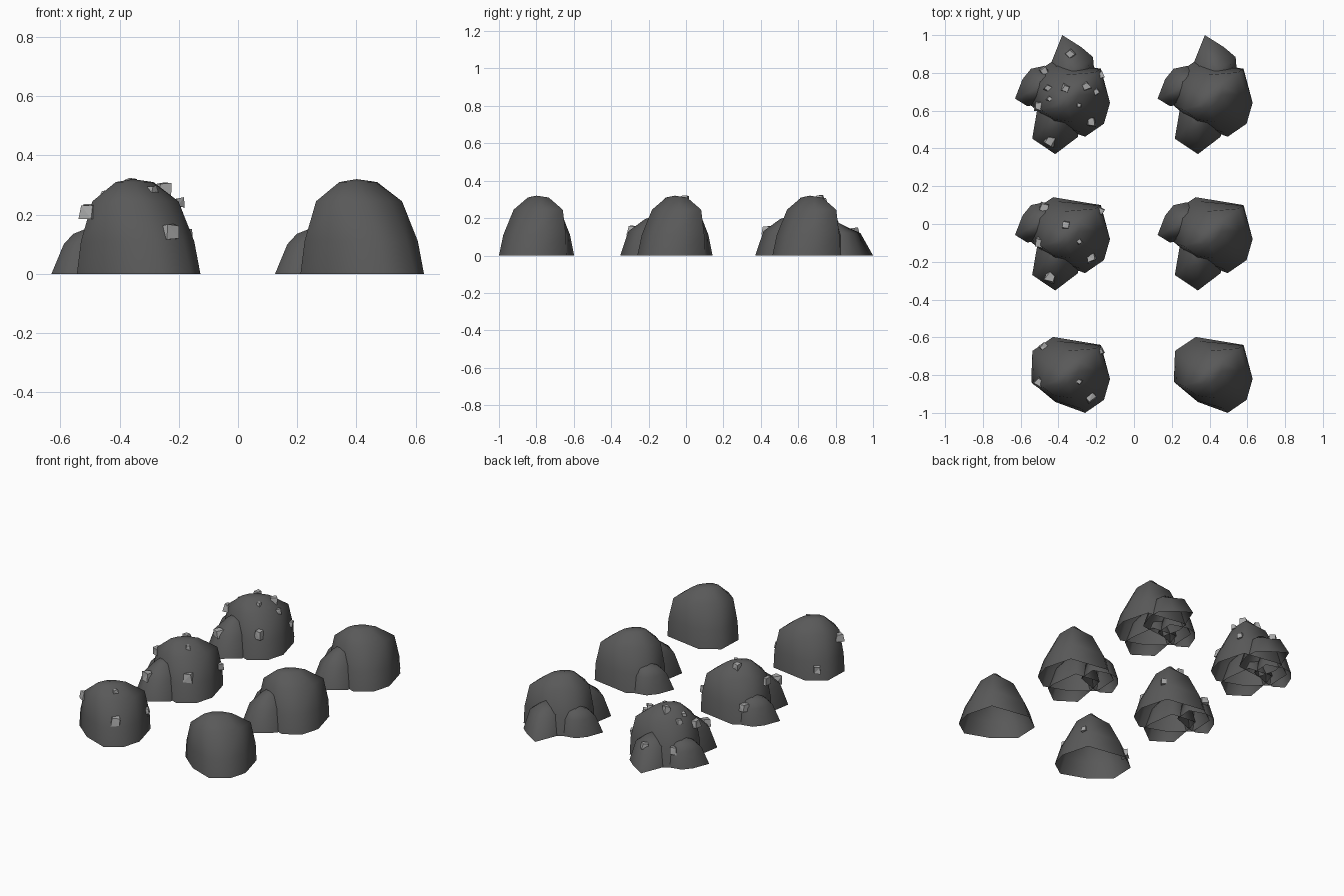
import bpy, bmesh, math, random
from mathutils import Vector
from mathutils.bvhtree import BVHTree

if "Cube" in bpy.data.objects:
    bpy.data.objects.remove(bpy.data.objects["Cube"])

random.seed(4)

def material(name, v):
    m = bpy.data.materials.new(name)
    m.diffuse_color = (v, v, v, 1)
    m.use_nodes = True
    m.node_tree.nodes["Principled BSDF"].inputs["Base Color"].default_value = m.diffuse_color
    return m

DARK = material("dark rock", 0.1)
PALE = material("pale nugget", 0.4)

# Base outlines (x, y) in the middle-right cell; rings are
# (scale along ridge, scale across ridge, z), ridge is an angle in degrees
MAIN = dict(
    outline=[(.327, .142), (.217, .068), (.211, -.096), (.338, -.202), (.496, -.26),
             (.596, -.191), (.628, -.08), (.58, .10)],
    centre=(.40, -.06), ridge=45, top=.32,
    rings=[(1, 1, 0), (.98, .85, .11), (.86, .52, .245), (.4, .17, .31)])
FRONT = dict(
    outline=[(.24, -.13), (.216, -.27), (.338, -.352), (.459, -.26), (.464, -.196),
             (.44, -.02), (.27, .0)],
    centre=(.345, -.13), ridge=90, top=.225,
    rings=[(1, 1, 0), (.8, .72, .13), (.4, .33, .195)])
LEFT = dict(
    outline=[(.28, .115), (.21, .10), (.165, .045), (.125, -.058), (.19, -.098),
             (.243, -.09), (.38, -.04), (.39, .08)],
    centre=(.285, .01), ridge=0, top=.17,
    rings=[(1, 1, 0), (.74, .76, .10), (.54, .5, .135)])
BACK = dict(
    outline=[(.30, .06), (.312, .12), (.375, .278), (.475, .215), (.538, .162),
             (.545, .08), (.50, -.04), (.33, -.06)],
    centre=(.43, .085), ridge=90, top=.18,
    rings=[(1, 1, 0), (.65, .75, .12), (.28, .4, .152)])

def shell(name, shape, dx, dy):
    """Open-bottomed rock mound lofted from a scaled outline to an apex."""
    pts = shape["outline"]
    c = Vector(shape["centre"])
    a = math.radians(shape["ridge"])
    u, v = Vector((math.cos(a), math.sin(a))), Vector((math.sin(a), -math.cos(a)))
    area = sum(p[0] * q[1] - q[0] * p[1] for p, q in zip(pts, pts[1:] + pts[:1]))
    if area < 0:
        pts = pts[::-1]
    bm = bmesh.new()
    rings = []
    for su, sv, z in shape["rings"]:
        ring = []
        for p in pts:
            d = Vector(p) - c
            q = c + u * d.dot(u) * su + v * d.dot(v) * sv
            ring.append(bm.verts.new((q.x + dx, q.y + dy, z)))
        rings.append(ring)
    apex = bm.verts.new((c.x + dx, c.y + dy, shape["top"]))
    n = len(pts)
    for i in range(n):
        j = (i + 1) % n
        for lo, hi in zip(rings, rings[1:]):
            bm.faces.new((lo[i], lo[j], hi[j], hi[i]))
        bm.faces.new((rings[-1][i], rings[-1][j], apex))
    for f in bm.faces:
        f.smooth = True
    tree = BVHTree.FromBMesh(bm)
    add(name, bm, DARK)
    return tree

def add(name, bm, mat):
    me = bpy.data.meshes.new(name)
    bm.to_mesh(me)
    bm.free()
    me.materials.append(mat)
    ob = bpy.data.objects.new(name, me)
    bpy.context.collection.objects.link(ob)

def nuggets(name, spots, trees, dy):
    """Chipped little blocks seated on the rock surface."""
    bm = bmesh.new()
    for x, y, size in spots:
        hits = [t.ray_cast(Vector((x, y + dy, 1)), Vector((0, 0, -1))) for t in trees]
        hits = [h for h in hits if h[0] is not None]
        if not hits:
            hits = [min((t.find_nearest(Vector((x, y + dy, .1))) for t in trees),
                        key=lambda h: h[3])]
        loc, nor = max(hits, key=lambda h: h[0].z)[:2]
        rot = nor.to_track_quat('Z', 'Y')
        spin = random.uniform(0, math.pi)
        for v in bmesh.ops.create_cube(bm, size=size)["verts"]:
            p = v.co.copy()
            if p.z > 0:
                p.x *= .75
                p.y *= .75
            p += Vector([random.uniform(-.12, .12) * size for _ in range(3)])
            p = Vector((p.x * math.cos(spin) - p.y * math.sin(spin),
                        p.x * math.sin(spin) + p.y * math.cos(spin), p.z * .9))
            v.co = loc + rot @ p
    bmesh.ops.triangulate(bm, faces=bm.faces)
    add(name, bm, PALE)

# Nugget positions (x, y, size) relative to the left cell
BASE = [(-.475, .088, .044), (-.178, .066, .036), (-.5, -.10, .05),
        (-.228, -.178, .052), (-.29, -.093, .025)]
MID = [(-.36, -.005, .042), (-.443, -.283, .052)]
RICH = [(-.253, .008, .044), (-.2, -.02, .032), (-.455, -.003, .032),
        (-.449, -.06, .024), (-.338, .178, .044)]

rows = [("small", -.74, [MAIN], BASE),
        ("medium", 0, [MAIN, FRONT, LEFT], BASE + MID),
        ("large", .722, [MAIN, FRONT, LEFT, BACK], BASE + MID + RICH)]
labels = ["mound", "front_lobe", "left_lobe", "back_lobe"]

for size, dy, shapes, spots in rows:
    for kind, dx in (("plain", 0), ("ore", -.755)):
        trees = [shell(f"{size}_{kind}_{lab}", s, dx, dy) for lab, s in zip(labels, shapes)]
        if kind == "ore":
            nuggets(f"{size}_ore_nuggets", spots, trees, dy)
